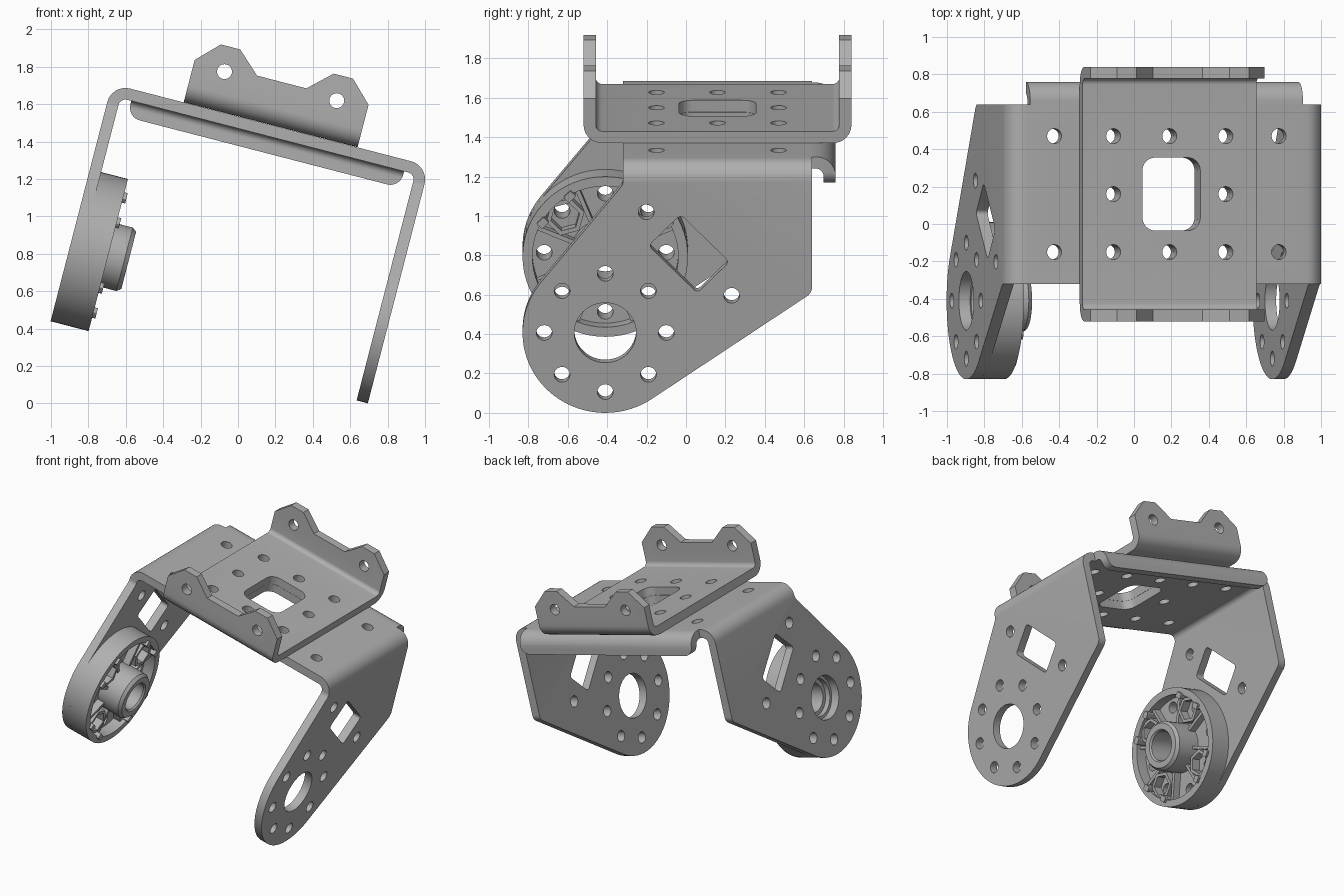
import bpy, bmesh, math
from math import sin, cos, pi
from mathutils import Matrix, Vector

if "Cube" in bpy.data.objects:
    bpy.data.objects.remove(bpy.data.objects["Cube"])

GREY = (0.43, 0.43, 0.43, 1)
grey = bpy.data.materials.new("plain grey")
grey.use_nodes = True
grey.diffuse_color = GREY
grey.node_tree.nodes["Principled BSDF"].inputs["Base Color"].default_value = GREY

TILT = Matrix.Rotation(math.radians(14.5), 4, 'Y')
MID_X, MID_Y = -0.204, 0.16          # centre of the top plate before tilting
TOP, THICK = 1.485, 0.062            # plate height and sheet thickness
HALF = 0.876                         # half the width across both legs
AXLE = Vector((-0.41, 0.594))        # leg circle centre (y, z)
LEG_R, HOLE_R, RING = 0.42, 0.04, 0.31


def rounded(points, steps=8):
    """Polygon from (a, b[, radius]) corners, with the radius filleted."""
    out = []
    for i, p in enumerate(points):
        c = Vector(p[:2])
        if len(p) < 3:
            out.append(c)
            continue
        d1 = (Vector(points[i - 1][:2]) - c).normalized()
        d2 = (Vector(points[(i + 1) % len(points)][:2]) - c).normalized()
        half = d1.angle(d2) / 2
        centre = c + (d1 + d2).normalized() * p[2] / sin(half)
        v1 = c + d1 * p[2] / math.tan(half) - centre
        v2 = c + d2 * p[2] / math.tan(half) - centre
        turn = v1.angle(v2)
        for k in range(steps + 1):
            t = k / steps
            out.append(centre + (v1 * sin((1 - t) * turn) + v2 * sin(t * turn)) / sin(turn))
    return out


def circle(a, b, r, n=24, start=0.0):
    return [Vector((a + r * cos(start + 2 * pi * k / n), b + r * sin(start + 2 * pi * k / n)))
            for k in range(n)]


def rectangle(a, b, w, h, r, turn=0.0):
    rot = Matrix.Rotation(turn, 2)
    corners = [(-w / 2, -h / 2, r), (w / 2, -h / 2, r), (w / 2, h / 2, r), (-w / 2, h / 2, r)]
    return [rot @ p + Vector((a, b)) for p in rounded(corners)]


def prisms(name, outlines, axis, lo, hi):
    """Extrude flat outlines along an axis."""
    place = {'x': lambda a, b, t: (t, a, b), 'y': lambda a, b, t: (a, t, b),
             'z': lambda a, b, t: (a, b, t)}[axis]
    bm = bmesh.new()
    for outline in outlines:
        low = [bm.verts.new(place(p[0], p[1], lo)) for p in outline]
        high = [bm.verts.new(place(p[0], p[1], hi)) for p in outline]
        bm.faces.new(low)
        bm.faces.new(high[::-1])
        for i in range(len(low)):
            bm.faces.new((low[i - 1], low[i], high[i], high[i - 1]))
    return finish_mesh(name, bm)


def finish_mesh(name, bm):
    bmesh.ops.recalc_face_normals(bm, faces=bm.faces)
    mesh = bpy.data.meshes.new(name)
    bm.to_mesh(mesh)
    bm.free()
    mesh.materials.append(grey)
    obj = bpy.data.objects.new(name, mesh)
    bpy.context.collection.objects.link(obj)
    return obj


def boolean(obj, cutter, operation):
    mod = obj.modifiers.new("cut", 'BOOLEAN')
    mod.object, mod.operation, mod.solver = cutter, operation, 'EXACT'
    bpy.context.view_layer.objects.active = obj
    bpy.ops.object.modifier_apply(modifier=mod.name)
    bpy.data.objects.remove(cutter)


def channel(left, right, base, end, radius=0.1):
    """Bent sheet profile: web at height base, both walls reaching to end."""
    t = math.copysign(THICK, base - end)
    inner = radius - THICK
    return rounded([(left, end), (left, base, radius), (right, base, radius), (right, end),
                    (right - THICK, end), (right - THICK, base - t, inner),
                    (left + THICK, base - t, inner), (left + THICK, end)])


def tangent(point, side):
    """Angle at which a line from the point touches the leg circle."""
    v = Vector(point) - AXLE
    return math.atan2(v.y, v.x) + side * math.acos(LEG_R / v.length)


# Main bracket: bent channel trimmed to the leg outline
front, back = (-0.32, 1.37), (0.64, 0.803)
a0, a1 = tangent(front, 1), tangent(back, -1) + 2 * pi
arc = [AXLE + LEG_R * Vector((cos(a0 + (a1 - a0) * k / 40), sin(a0 + (a1 - a0) * k / 40)))
       for k in range(41)]
leg_outline = [(-0.32, 1.6), front + (0.05,)] + [tuple(p) for p in arc] + [back + (0.06,), (0.64, 1.6)]
bracket = prisms("main_bracket", [channel(MID_X - HALF, MID_X + HALF, TOP, 0.1)], 'y', -0.9, 0.9)
boolean(bracket, prisms("trim", [rounded(leg_outline)], 'x', -1.5, 1.5), 'INTERSECT')

# Leg openings: axle hole, bolt ring, slanted window and its two bolts
leg_cuts = [circle(*AXLE, 0.157, 48)]
leg_cuts += [circle(AXLE.x + RING * cos(k * pi / 4), AXLE.y + RING * sin(k * pi / 4), HOLE_R)
             for k in range(8)]
leg_cuts += [circle(0.015 + s * 0.217, 1.008 - s * 0.219, HOLE_R) for s in (-1, 1)]
leg_cuts.append(rectangle(0.015, 1.008, 0.35, 0.23, 0.025, -pi / 4))
boolean(bracket, prisms("leg_cutter", leg_cuts, 'x', -1.5, 1.5), 'DIFFERENCE')

# Top openings, shared by the bracket and the cradle
top_cuts = [circle(MID_X + i * RING, MID_Y + j * RING, HOLE_R)
            for i in range(-2, 3) for j in (-1, 0, 1) if j or abs(i) == 1]
top_cuts.append(rectangle(MID_X + 0.01, MID_Y, 0.32, 0.39, 0.07))
boolean(bracket, prisms("top_cutter", top_cuts, 'z', 1.35, 1.6), 'DIFFERENCE')

# Stiffening flange folded down at the back
flange = prisms("back_flange", [rounded([
    (0.64, TOP), (0.76, TOP, 0.1), (0.76, 1.333), (0.76 - THICK, 1.333),
    (0.76 - THICK, TOP - THICK, 0.038), (0.64, TOP - THICK)])], 'x', -1.2, 1)
boolean(flange, prisms("trim", [rounded([
    (MID_X - 0.753, 1.6), (MID_X - 0.753, 1.333, 0.07),
    (MID_X + 0.753, 1.333, 0.07), (MID_X + 0.753, 1.6)])], 'y', 0.5, 0.9), 'INTERSECT')

# Upper cradle: channel facing up, with two-lobed ears
cradle = prisms("upper_cradle", [channel(MID_Y - 0.68, MID_Y + 0.68, TOP + 0.001, 1.9, 0.095)],
                'x', -1, 0.6)
half_ear = [(0.48, 1.4), (0.48, 1.72), (0.365, 1.835), (0.258, 1.835), (0.136, 1.722)]
ear = [(MID_X + x, z) for x, z in half_ear] + [(MID_X - x, z) for x, z in reversed(half_ear)]
boolean(cradle, prisms("trim", [ear], 'y', -1, 1.2), 'INTERSECT')
boolean(cradle, prisms("ear_cutter", [circle(MID_X + s * RING, 1.699, HOLE_R) for s in (-1, 1)],
                       'y', -1, 1.2), 'DIFFERENCE')
boolean(cradle, prisms("top_cutter", top_cuts, 'z', 1.35, 1.6), 'DIFFERENCE')

# Round horn inside the right leg: lathed dish with a hollow hub
FACE, FLOOR, RIM = MID_X - HALF + THICK, -0.955, -0.87
profile = [(0.135, FACE), (LEG_R, FACE), (LEG_R, RIM), (0.37, RIM), (0.37, FLOOR),
           (0.175, FLOOR), (0.175, -0.78), (0.158, -0.757), (0.115, -0.757),
           (0.105, -0.77), (0.105, -0.98), (0.135, -0.98)]
bm = bmesh.new()
SEG = 64
rings = [[bm.verts.new((x, AXLE.x + r * cos(2 * pi * k / SEG), AXLE.y + r * sin(2 * pi * k / SEG)))
          for k in range(SEG)] for r, x in profile]
for i in range(len(rings)):
    for k in range(SEG):
        bm.faces.new((rings[i - 1][k - 1], rings[i - 1][k], rings[i][k], rings[i][k - 1]))
horn = finish_mesh("round_horn", bm)
boolean(horn, prisms("horn_cutter", leg_cuts[1:9], 'x', -1.2, -0.9), 'DIFFERENCE')
parts = [bracket, flange, cradle, horn]


def polar(r, angle):
    return AXLE.x + r * cos(angle), AXLE.y + r * sin(angle)


# Hexagonal nut sockets and clips on the diagonals
for k in range(4):
    ang = pi / 4 + k * pi / 2
    y, z = polar(0.287, ang)
    socket = prisms("nut_socket", [circle(y, z, 0.1, 6, ang)], 'x', FLOOR - 0.01, -0.89)
    boolean(socket, prisms("socket_cutter", [circle(y, z, 0.075, 6, ang)], 'x', -1.2, -0.8),
            'DIFFERENCE')
    clips = [rectangle(*polar(0.365, ang + s * 0.27), 0.04, 0.05, 0.008, ang) for s in (-1, 1)]
    parts += [socket, prisms("socket_clips", clips, 'x', FLOOR, -0.852)]

# Radial ribs between hub and rim
ribs = [rectangle(*polar(0.272, pi / 8 + k * pi / 4), 0.205, 0.022, 0.003, pi / 8 + k * pi / 4)
        for k in range(8)]
parts.append(prisms("horn_ribs", ribs, 'x', FLOOR - 0.01, -0.9))

# Tilt everything and shade the bends smooth
for obj in parts:
    obj.data.transform(TILT)
    bpy.ops.object.select_all(action='DESELECT')
    obj.select_set(True)
    bpy.context.view_layer.objects.active = obj
    bpy.ops.object.shade_smooth_by_angle(angle=math.radians(30))
